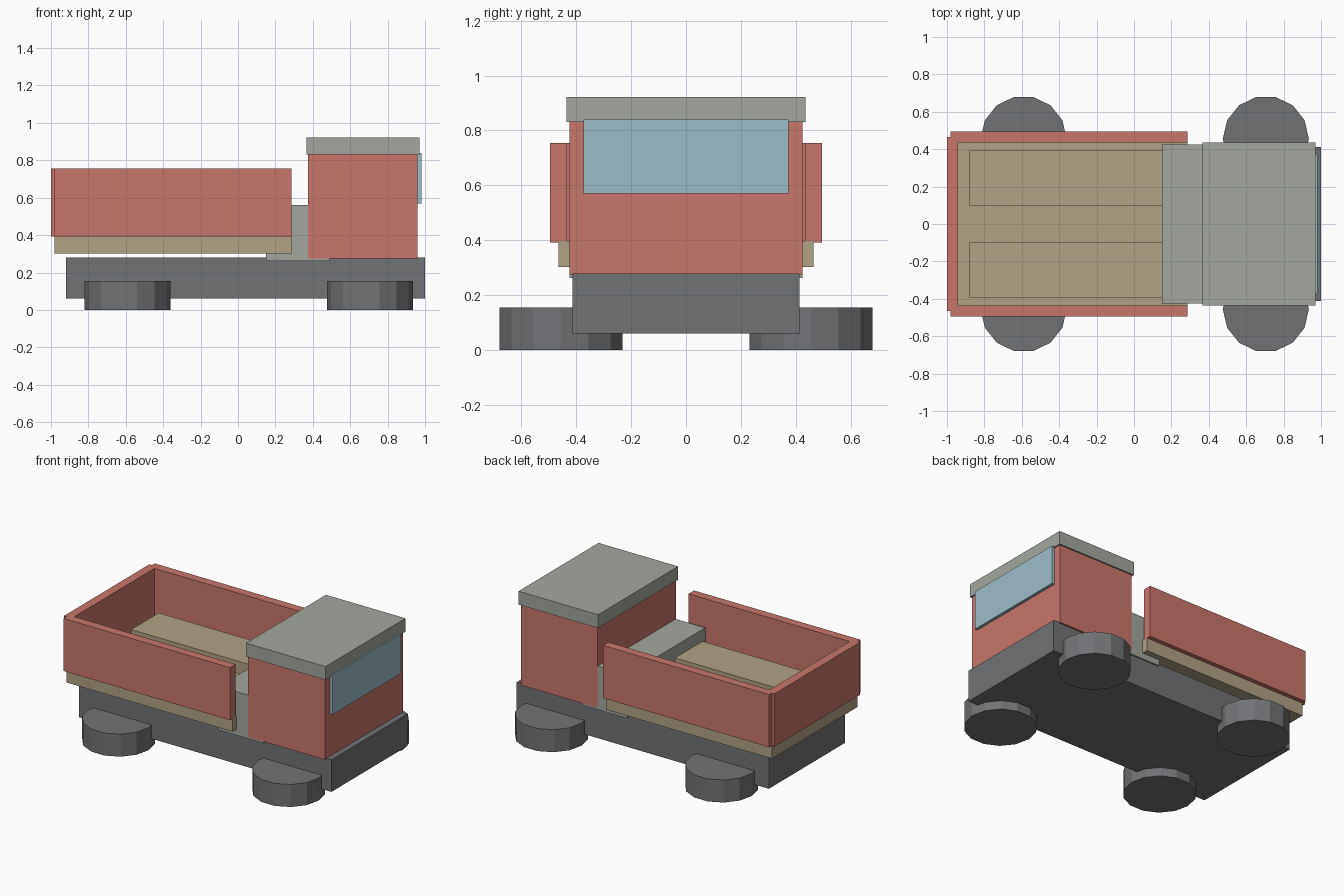
import bpy
import bmesh
import math
from mathutils import Matrix, Vector

cube = bpy.data.objects.get("Cube")
if cube:
    bpy.data.objects.remove(cube, do_unlink=True)


def material(name, rgb):
    m = bpy.data.materials.new(name)
    m.use_nodes = True
    m.diffuse_color = (*rgb, 1)
    m.node_tree.nodes["Principled BSDF"].inputs["Base Color"].default_value = (*rgb, 1)
    return m


red = material("faded red", (0.58, 0.18, 0.15))
dark = material("dark grey", (0.165, 0.17, 0.178))
pale = material("pale grey green", (0.36, 0.39, 0.34))
sand = material("sand", (0.44, 0.36, 0.235))
glass = material("glass blue", (0.34, 0.51, 0.58))


def finish(name, bm, mat):
    mesh = bpy.data.meshes.new(name)
    bm.to_mesh(mesh)
    bm.free()
    mesh.materials.append(mat)
    obj = bpy.data.objects.new(name, mesh)
    bpy.context.collection.objects.link(obj)


def box(name, mat, x, y, z):
    """Box from (low, high) ranges along each axis."""
    spans = (x, y, z)
    centre = Vector([sum(s) / 2 for s in spans])
    size = [s[1] - s[0] for s in spans]
    bm = bmesh.new()
    bmesh.ops.create_cube(bm, size=1, matrix=Matrix.Translation(centre) @ Matrix.Diagonal((*size, 1)))
    finish(name, bm, mat)


def wheel(name, x, y):
    """Flat-lying faceted disc with a corner pointing along x."""
    sides, radius, height = 14, 0.23, 0.155
    bm = bmesh.new()
    ring = [bm.verts.new((x + radius * math.cos(math.tau * i / sides),
                          y + radius * math.sin(math.tau * i / sides), 0))
            for i in range(sides)]
    base = bm.faces.new(ring)
    top = bmesh.ops.extrude_face_region(bm, geom=[base], use_keep_orig=True)["geom"]
    bmesh.ops.translate(bm, vec=(0, 0, height),
                        verts=[g for g in top if isinstance(g, bmesh.types.BMVert)])
    bmesh.ops.recalc_face_normals(bm, faces=bm.faces)
    finish(name, bm, dark)


# Chassis and cab
box("chassis", dark, (-0.92, 1.0), (-0.413, 0.413), (0.06, 0.28))
box("cab", red, (0.375, 0.96), (-0.425, 0.425), (0.275, 0.835))
box("cab_roof", pale, (0.365, 0.97), (-0.435, 0.435), (0.83, 0.922))
box("windscreen", glass, (0.95, 0.98), (-0.373, 0.373), (0.57, 0.84))
box("engine_block", pale, (0.15, 0.49), (-0.424, 0.424), (0.262, 0.562))

# Load bed
box("bed_floor", sand, (-0.98, 0.285), (-0.465, 0.465), (0.303, 0.397))
box("tailgate", red, (-1.0, -0.94), (-0.465, 0.465), (0.393, 0.755))

# Paired parts on both sides
for side, s in (("left", 1), ("right", -1)):
    box("bed_wall_" + side, red, (-0.98, 0.285), sorted((s * 0.435, s * 0.495)), (0.393, 0.755))
    box("bench_" + side, sand, (-0.88, 0.2), sorted((s * 0.095, s * 0.395)), (0.39, 0.48))
    wheel("rear_wheel_" + side, -0.59, s * 0.455)
    wheel("front_wheel_" + side, 0.705, s * 0.455)
